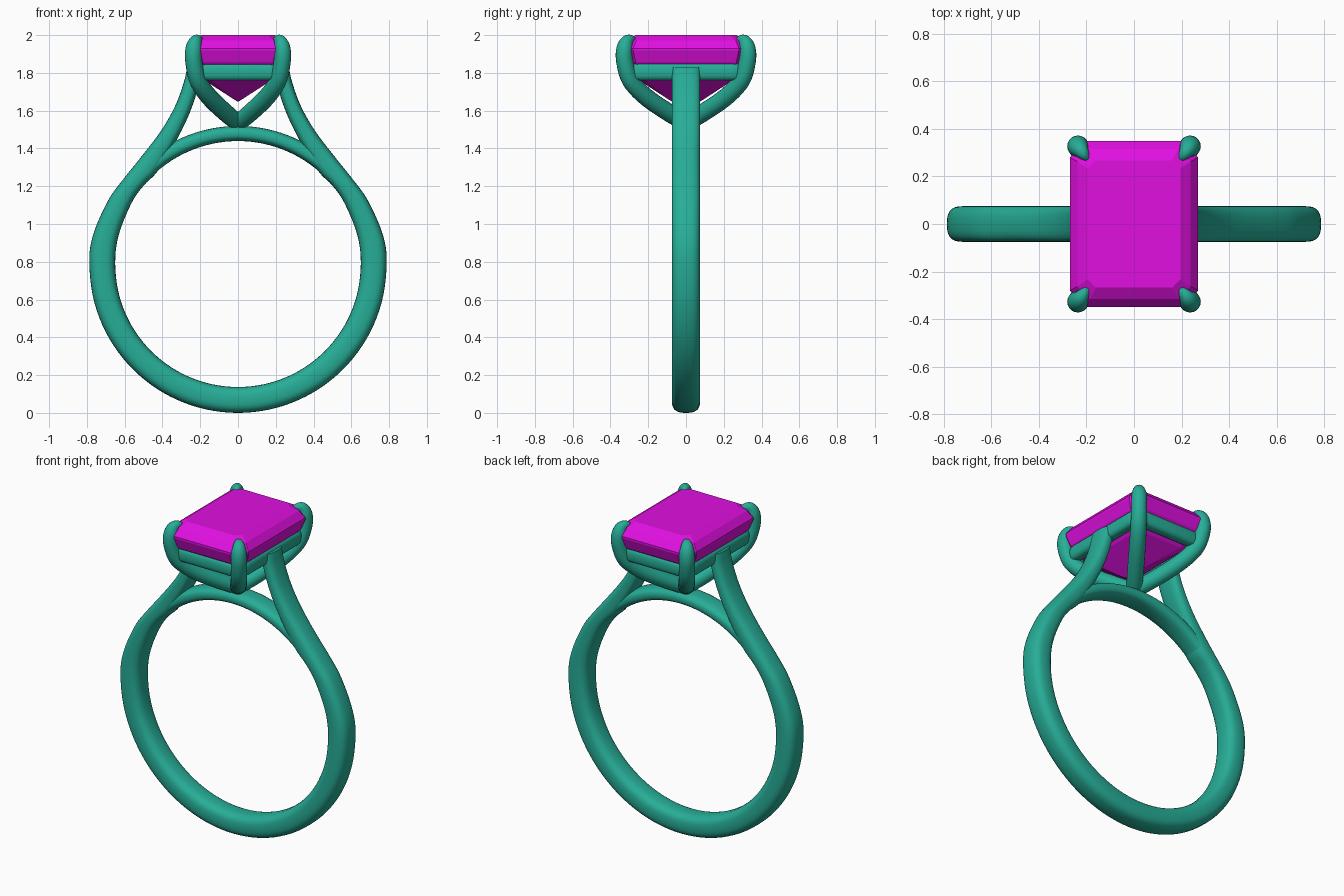
import bpy, bmesh
from math import sin, cos, pi, radians
from mathutils import Vector

if "Cube" in bpy.data.objects:
    bpy.data.objects.remove(bpy.data.objects["Cube"])


def material(name, rgb):
    m = bpy.data.materials.new(name)
    m.diffuse_color = (*rgb, 1)
    m.use_nodes = True
    m.node_tree.nodes["Principled BSDF"].inputs["Base Color"].default_value = m.diffuse_color
    return m


METAL = material("teal_metal", (0.02, 0.42, 0.31))
GEM = material("magenta_gem", (0.75, 0.005, 0.75))
CZ = 0.787  # height of the finger hole centre


def smooth_path(points, steps):
    """Catmull-Rom resampling of tuples of any length."""
    pts = [Vector(p) for p in points]
    pts = [2 * pts[0] - pts[1]] + pts + [2 * pts[-1] - pts[-2]]
    out = []
    for a, b, c, d in zip(pts, pts[1:], pts[2:], pts[3:]):
        for i in range(steps):
            t = i / steps
            out.append(0.5 * (2 * b + (c - a) * t + (2 * a - 5 * b + 4 * c - d) * t * t
                              + (3 * b - a - 3 * c + d) * t ** 3))
    return out + [pts[-2]]


def loft(name, rings, mat, closed=False, smooth=True):
    """Skin a list of equal-sized vertex rings."""
    bm = bmesh.new()
    vr = [[bm.verts.new(p) for p in r] for r in rings]
    n = len(vr[0])
    for a, b in zip(vr, vr[1:] + vr[:1] if closed else vr[1:]):
        for i in range(n):
            j = (i + 1) % n
            bm.faces.new((a[i], a[j], b[j], b[i]))
    if not closed:
        bm.faces.new(vr[0])
        bm.faces.new(vr[-1])
    bmesh.ops.remove_doubles(bm, verts=bm.verts, dist=1e-5)
    bmesh.ops.recalc_face_normals(bm, faces=bm.faces)
    me = bpy.data.meshes.new(name)
    bm.to_mesh(me)
    bm.free()
    me.materials.append(mat)
    ob = bpy.data.objects.new(name, me)
    bpy.context.collection.objects.link(ob)
    if smooth:
        bpy.ops.object.select_all(action='DESELECT')
        ob.select_set(True)
        bpy.context.view_layer.objects.active = ob
        bpy.ops.object.shade_smooth_by_angle(angle=radians(50))
    return ob


def section(center, u, v, power=2.0, n=24):
    """Superellipse ring with half-axis vectors u and v."""
    def f(x):
        return abs(x) ** (2 / power) * (1 if x >= 0 else -1)
    return [center + u * f(cos(2 * pi * i / n)) + v * f(sin(2 * pi * i / n)) for i in range(n)]


def band(name, pairs, half_width, power):
    """Band in the xz plane from (outer x, z, inner x, z) pairs."""
    rings = []
    for p in pairs:
        o, i = Vector((p[0], 0, p[1])), Vector((p[2], 0, p[3]))
        rings.append(section((o + i) / 2, (o - i) / 2, Vector((0, half_width, 0)), power, 28))
    return loft(name, rings, METAL)


# Shank: lower half circle running up into two shoulders
right = [(.768, .94, .632, .94), (.688, 1.124, .565, 1.108), (.605, 1.24, .50, 1.203),
         (.517, 1.35, .425, 1.28), (.41, 1.49, .33, 1.435), (.335, 1.62, .257, 1.585),
         (.29, 1.74, .212, 1.72), (.268, 1.83, .19, 1.83)]
left = [(-a, b, -c, d) for a, b, c, d in reversed(right)]
lower = []
for k in range(13):
    a = pi + pi * k / 12
    lower.append((.787 * cos(a), CZ + .787 * sin(a), .65 * cos(a), CZ + .65 * sin(a)))
band("shank", smooth_path(left + lower + right, 5), .075, 2.8)

# Bridge arc closing the finger hole under the setting
bridge = []
for k in range(33):
    a = radians(138 - 96 * k / 32)
    bridge.append((.732 * cos(a), CZ + .732 * sin(a), .652 * cos(a), CZ + .652 * sin(a)))
band("bridge", bridge, .07, 2.6)

# Gallery rail: rounded rectangular loop below the stone
HX, HY, R = .218, .292, .05
rail = []
for q, (sx, sy) in enumerate([(1, 1), (-1, 1), (-1, -1), (1, -1)]):
    for k in range(7):
        a = pi / 2 * (q + k / 6)
        d = Vector((cos(a), sin(a), 0))
        c = Vector((sx * (HX - R), sy * (HY - R), 1.806)) + d * R
        rail.append(section(c, d * .036, Vector((0, 0, .046)), 2.8, 20))
loft("gallery_rail", rail, METAL, closed=True)

# Four prongs: (distance from axis, height, radius), curling over the stone
profile = [(0, 1.535, .045), (.11, 1.588, .047), (.26, 1.672, .047), (.362, 1.76, .046),
           (.40, 1.86, .045), (.401, 1.925, .044), (.388, 1.962, .036),
           (.366, 1.976, .027), (.343, 1.974, .016), (.325, 1.966, .003)]
path = smooth_path(profile, 5)
for sx, sy, tag in [(1, 1, "back_right"), (-1, 1, "back_left"),
                    (-1, -1, "front_left"), (1, -1, "front_right")]:
    out = Vector((.585 * sx, .811 * sy, 0))
    side = Vector((-out.y, out.x, 0))
    rings = []
    for i, p in enumerate(path):
        t = path[min(i + 1, len(path) - 1)] - path[max(i - 1, 0)]
        t = (out * t.x + Vector((0, 0, t.y))).normalized()
        c = out * p.x + Vector((0, 0, p.y))
        rings.append(section(c, side * p.z, side.cross(t) * p.z, 2, 20))
    loft("prong_" + tag, rings, METAL)

# Step-cut stone: (half x, half y, corner cut, z) from table to keel
steps = [(.195, .268, .035, 2.0), (.238, .315, .052, 1.972), (.27, .35, .07, 1.93),
         (.27, .35, .07, 1.918), (.248, .328, .062, 1.855), (.172, .243, .035, 1.757),
         (.003, .075, .001, 1.648)]
rings = []
for x, y, c, z in steps:
    rings.append([Vector((a, b, z)) for a, b in [
        (x, y - c), (x - c, y), (c - x, y), (-x, y - c),
        (-x, c - y), (c - x, -y), (x - c, -y), (x, c - y)]])
loft("stone", rings, GEM, smooth=False)
